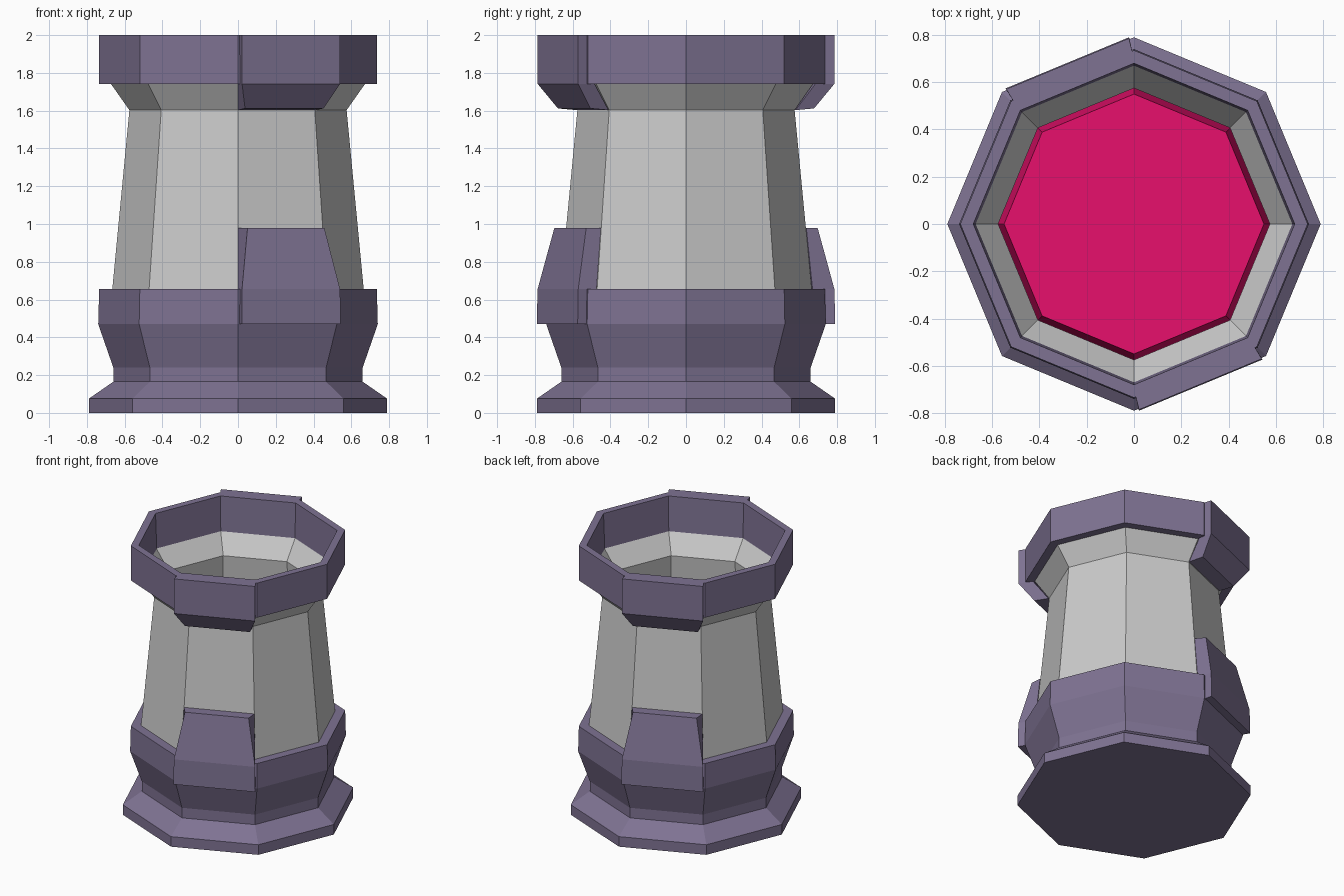
import bpy, bmesh
from math import radians, cos, sin, pi

if "Cube" in bpy.data.objects:
    bpy.data.objects.remove(bpy.data.objects["Cube"])

SIDES = 8
APO, HALF = cos(pi / SIDES), sin(pi / SIDES)   # apothem and half side per unit radius


def material(name, rgb):
    m = bpy.data.materials.new(name)
    m.diffuse_color = (*rgb, 1)
    m.use_nodes = True
    m.node_tree.nodes["Principled BSDF"].inputs["Base Color"].default_value = m.diffuse_color
    return m


def finish(bm, name, mat=None, fix_normals=True):
    if fix_normals:
        bmesh.ops.recalc_face_normals(bm, faces=bm.faces[:])
    me = bpy.data.meshes.new(name)
    bm.to_mesh(me)
    bm.free()
    ob = bpy.data.objects.new(name, me)
    bpy.context.collection.objects.link(ob)
    if mat:
        me.materials.append(mat)
    return ob


def octagon_lathe(name, profile, mat=None, closed=False, cap_bottom=False, cap_top=False):
    """Sweep (radius, z) points around eight sides."""
    bm = bmesh.new()
    rings = [[bm.verts.new((r * cos(2 * pi * k / SIDES), r * sin(2 * pi * k / SIDES), z))
              for k in range(SIDES)] for r, z in profile]
    pairs = list(zip(rings, rings[1:]))
    if closed:
        pairs.append((rings[-1], rings[0]))
    for a, b in pairs:
        for k in range(SIDES):
            n = (k + 1) % SIDES
            bm.faces.new((a[k], a[n], b[n], b[k]))
    if cap_bottom:
        bm.faces.new(rings[0][::-1])
    if cap_top:
        bm.faces.new(rings[-1])
    return finish(bm, name, mat, closed or cap_bottom)


def armour_panel(name, sections, angle, mat):
    """Loft a plate on one octagon side: (outer z, outer distance, outer half width, inner z, inner radius)."""
    bm = bmesh.new()
    a = radians(angle)

    def vert(d, w, z):
        return bm.verts.new((d * cos(a) - w * sin(a), d * sin(a) + w * cos(a), z))

    loops = []
    for zo, d, h, zi, ri in sections:
        loops.append([vert(d, -h, zo), vert(d, h, zo),
                      vert(ri * APO, ri * HALF, zi), vert(ri * APO, -ri * HALF, zi)])
    for p, q in zip(loops, loops[1:]):
        for k in range(4):
            n = (k + 1) % 4
            bm.faces.new((p[k], p[n], q[n], q[k]))
    bm.faces.new(loops[0][::-1])
    bm.faces.new(loops[-1])
    return finish(bm, name, mat)


purple = material("purple_metal", (0.21, 0.17, 0.29))
pink = material("pink_core", (0.8, 0.005, 0.15))

# Stepped foot and flared collar
octagon_lathe("base", [(0.79, 0), (0.79, 0.075), (0.66, 0.165), (0.66, 0.24),
                       (0.74, 0.47), (0.735, 0.655), (0.655, 0.655)], purple, cap_bottom=True)

# Tapered sheet wall with flared mouth
octagon_lathe("tower_wall", [(0.667, 0.64), (0.575, 1.603), (0.675, 1.745)])

# Rim band around the mouth
octagon_lathe("rim", [(0.735, 1.742), (0.735, 2.0), (0.68, 2.0), (0.67, 1.742)], purple, closed=True)

# Coloured core inside the hollow wall
octagon_lathe("core", [(0.64, 0.2), (0.55, 1.0)], pink, cap_bottom=True, cap_top=True)

# Matching raised plates on the front and back
for side, angle in (("front", -67.5), ("back", 112.5)):
    armour_panel(side + "_lower_plate", [(0.47, 0.738, 0.283, 0.47, 0.70),
                                         (0.655, 0.734, 0.281, 0.655, 0.67),
                                         (0.98, 0.663, 0.22, 0.98, 0.637)], angle, purple)
    armour_panel(side + "_upper_plate", [(1.612, 0.641, 0.225, 1.603, 0.58),
                                         (1.742, 0.734, 0.281, 1.742, 0.685),
                                         (2.0, 0.734, 0.281, 2.0, 0.70)], angle, purple)
